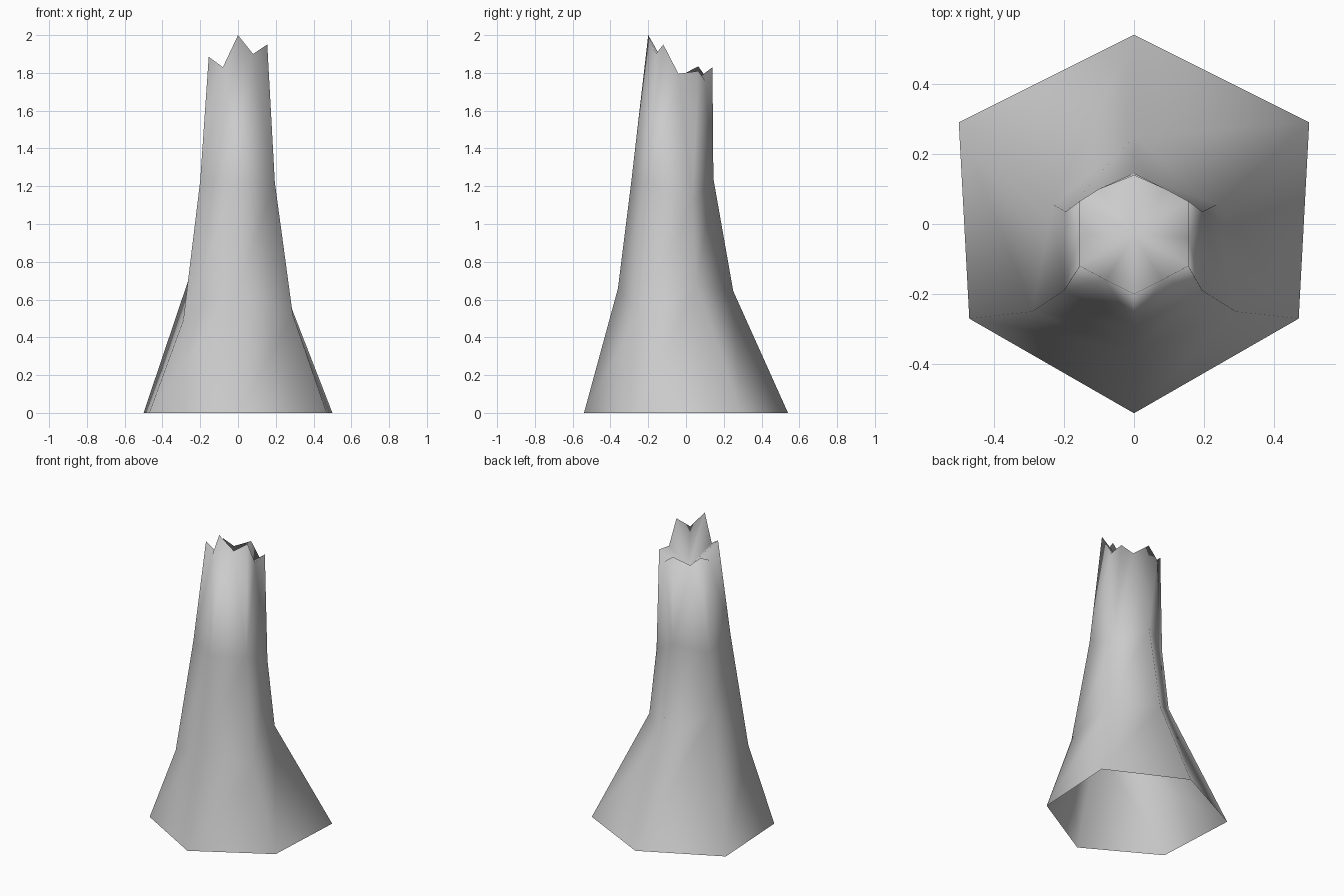
import bpy, bmesh

old = bpy.data.objects.get("Cube")
if old:
    bpy.data.objects.remove(old, do_unlink=True)

# One plain grey for the whole stump
grey = bpy.data.materials.new("plain_grey")
grey.use_nodes = True
colour = (0.6, 0.6, 0.6, 1)
grey.diffuse_color = colour
grey.node_tree.nodes["Principled BSDF"].inputs["Base Color"].default_value = colour

# Six corner ridges, from root to splinter tip
ridges = [
    [(0, -.54, 0), (0, -.36, .66), (0, -.29, 1.22), (0, -.2, 2)],
    [(.47, -.27, 0), (.29, -.25, .52), (.195, -.19, 1.22), (.155, -.12, 1.95)],
    [(.5, .29, 0), (.235, .055, .68), (.195, .035, 1.12), (.155, .065, 1.81)],
    [(0, .54, 0), (0, .25, .645), (0, .145, 1.24), (0, .14, 1.83)],
    [(-.5, .29, 0), (-.23, .055, .8), (-.195, .035, 1.2), (-.155, .065, 1.835)],
    [(-.47, -.27, 0), (-.29, -.25, .49), (-.2, -.19, 1.23), (-.155, -.12, 1.885)],
]
# Broken notches between neighbouring splinter tips
notches = [(.08, -.16, 1.9), (.155, -.04, 1.795), (.09, .1, 1.76),
           (-.1, .1, 1.785), (-.155, -.03, 1.785), (-.08, -.16, 1.83)]

bm = bmesh.new()
cols = [[bm.verts.new(p) for p in ridge] for ridge in ridges]
dips = [bm.verts.new(p) for p in notches]
heart = bm.verts.new((0, -.03, 1.7))

for i, dip in enumerate(dips):
    a, b = cols[i], cols[(i + 1) % len(cols)]
    # Flared wall, open underneath
    for k in range(2):
        bm.faces.new((a[k], b[k], b[k + 1], a[k + 1]))
    # Splintered top of the wall
    bm.faces.new((a[2], b[2], dip))
    bm.faces.new((a[2], dip, a[3]))
    bm.faces.new((b[2], b[3], dip))
    # Sunken broken wood inside the rim
    bm.faces.new((a[3], dip, heart))
    bm.faces.new((dip, b[3], heart))

for face in bm.faces:
    face.smooth = True
mesh = bpy.data.meshes.new("broken_stump")
bm.to_mesh(mesh)
bm.free()
mesh.materials.append(grey)
stump = bpy.data.objects.new("broken_stump", mesh)
bpy.context.collection.objects.link(stump)
